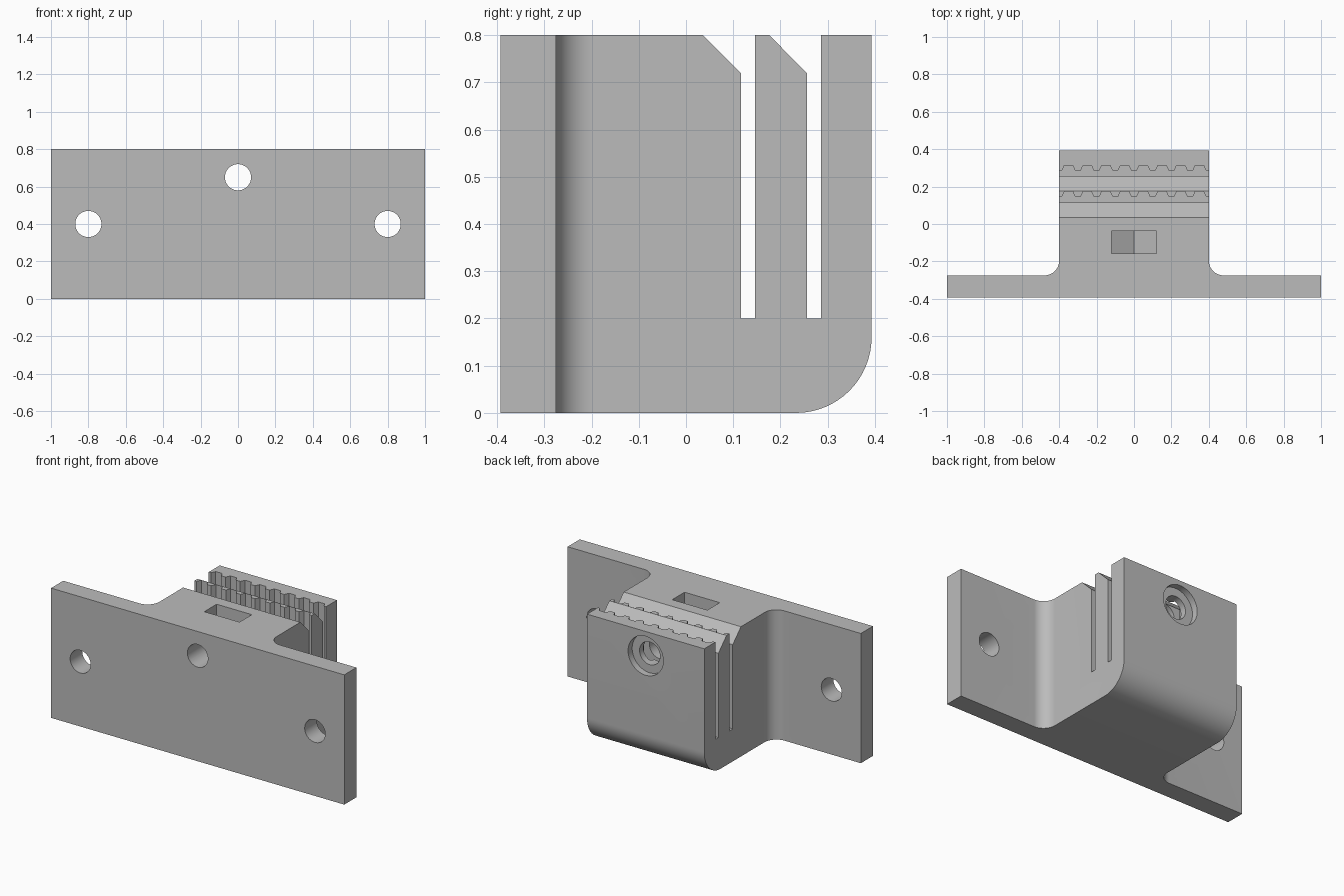
import bpy, bmesh, math

cube = bpy.data.objects.get("Cube")
if cube:
    bpy.data.objects.remove(cube, do_unlink=True)

HEIGHT, HALF = 0.8, 0.4          # block height and half width
FRONT, BACK = -0.393, 0.393
PLATE_BACK = -0.275
HOLE_Z, HOLE_R = 0.65, 0.07
SLOT_W, SLOT_FLOOR = 0.03, 0.2

grey = bpy.data.materials.new("grey plastic")
grey.use_nodes = True
colour = (0.5, 0.5, 0.5, 1)
grey.diffuse_color = colour
grey.node_tree.nodes["Principled BSDF"].inputs["Base Color"].default_value = colour

PLACE = {"x": lambda a, b, t: (t, a, b),
         "y": lambda a, b, t: (a, t, b),
         "z": lambda a, b, t: (a, b, t)}


def prism(name, points, axis, lo, hi):
    """Extrude a flat outline along an axis."""
    bm = bmesh.new()
    rings = [[bm.verts.new(PLACE[axis](a, b, t)) for a, b in points] for t in (lo, hi)]
    bm.faces.new(rings[0])
    bm.faces.new(rings[1])
    n = len(points)
    for i in range(n):
        j = (i + 1) % n
        bm.faces.new((rings[0][i], rings[0][j], rings[1][j], rings[1][i]))
    bmesh.ops.recalc_face_normals(bm, faces=bm.faces)
    mesh = bpy.data.meshes.new(name)
    bm.to_mesh(mesh)
    bm.free()
    mesh.materials.append(grey)
    obj = bpy.data.objects.new(name, mesh)
    bpy.context.collection.objects.link(obj)
    return obj


def ring(x, z, radius, sides, turn=0.0):
    angles = [turn + math.tau * i / sides for i in range(sides)]
    return [(x + radius * math.cos(a), z + radius * math.sin(a)) for a in angles]


def round_edges(obj, test, radius):
    """Round the edges whose two ends both pass the test."""
    bm = bmesh.new()
    bm.from_mesh(obj.data)
    edges = [e for e in bm.edges if all(test(v.co) for v in e.verts)]
    bmesh.ops.bevel(bm, geom=edges, offset=radius, segments=16,
                    profile=0.5, affect="EDGES", clamp_overlap=False)
    bm.to_mesh(obj.data)
    bm.free()


# Mounting plate and clamp block in one T-shaped body
half_plan = [(1, FRONT), (1, PLATE_BACK), (HALF, PLATE_BACK), (HALF, BACK)]
plan = half_plan + [(-x, y) for x, y in reversed(half_plan)]
body = prism("belt_clamp_bracket", plan, "z", 0, HEIGHT)
round_edges(body, lambda p: abs(abs(p.x) - HALF) < 0.001 and abs(p.y - PLATE_BACK) < 0.001, 0.08)
round_edges(body, lambda p: abs(p.y - BACK) < 0.001 and p.z < 0.001, 0.16)

cutters = []

# Screw holes, with a counterbore behind the middle one
for side in (-1, 1):
    cutters.append(prism("side_hole", ring(side * 0.8, 0.4, HOLE_R, 48), "y", -0.5, -0.2))
cutters.append(prism("middle_hole", ring(0, HOLE_Z, HOLE_R, 48), "y", -0.5, 0.5))
cutters.append(prism("counterbore", ring(0, HOLE_Z, 0.12, 64), "y", BACK - 0.04, 0.5))

# Nut trap: a pointed hexagon base open to the top
hexagon = ring(0, HOLE_Z, 0.12 / math.cos(math.pi / 6), 6, math.pi / 6)
lower = [p for p in hexagon if p[1] < HOLE_Z]
lower.sort()
cutters.append(prism("nut_trap", lower + [(0.12, 0.9), (-0.12, 0.9)], "y", -0.157, -0.037))

# Two belt slots, toothed on the rear wall, with a lead-in slope in front
for start in (0.116, 0.256):
    wall = start + SLOT_W
    outline = [(-0.45, start), (0.45, start), (0.45, wall)]
    for i in reversed(range(8)):
        x = -0.35 + 0.1 * i
        outline += [(x + dx, wall + dy) for dx, dy in
                    ((0.035, 0), (0.022, 0.028), (-0.022, 0.028), (-0.035, 0))]
    outline.append((-0.45, wall))
    cutters.append(prism("belt_slot", outline, "z", SLOT_FLOOR, 0.9))
    slope = [(start - 0.1, 0.82), (start + 0.01, 0.71), (start + 0.01, 0.82)]
    cutters.append(prism("lead_in", slope, "x", -0.45, 0.45))

# Cut everything out of the body
bpy.context.view_layer.objects.active = body
body.select_set(True)
for cutter in cutters:
    cutter.hide_render = True
    mod = body.modifiers.new(cutter.name, "BOOLEAN")
    mod.operation = "DIFFERENCE"
    mod.solver = "EXACT"
    mod.object = cutter
    bpy.ops.object.modifier_apply(modifier=mod.name)
    bpy.data.objects.remove(cutter, do_unlink=True)

bpy.ops.object.shade_smooth_by_angle(angle=math.radians(25))
